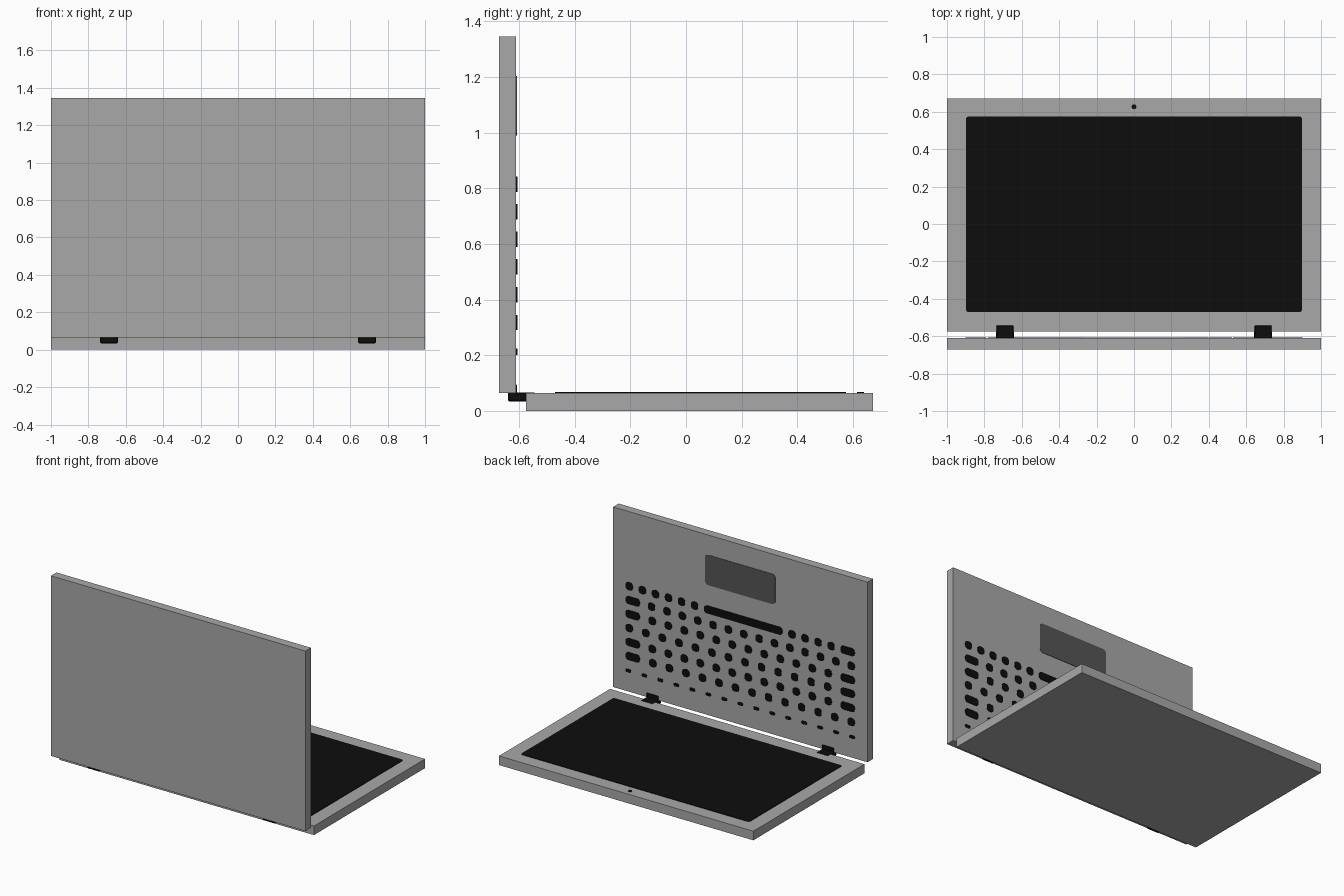
import bpy, bmesh, math

if "Cube" in bpy.data.objects:
    bpy.data.objects.remove(bpy.data.objects["Cube"])


def material(name, value):
    m = bpy.data.materials.new(name)
    m.diffuse_color = (value, value, value, 1)
    m.use_nodes = True
    m.node_tree.nodes["Principled BSDF"].inputs["Base Color"].default_value = m.diffuse_color
    return m


GREY = material("case grey", 0.397)
DARK = material("touchpad grey", 0.092)
BLACK = material("black", 0.004)
KEY_FACE = -0.61   # y of the face that carries the keys
LID_FACE = 0.065   # z of the face that carries the screen


def finish(name, bm, mat):
    bmesh.ops.recalc_face_normals(bm, faces=bm.faces)
    me = bpy.data.meshes.new(name)
    bm.to_mesh(me)
    bm.free()
    me.materials.append(mat)
    ob = bpy.data.objects.new(name, me)
    bpy.context.collection.objects.link(ob)
    return ob


def add_box(bm, lo, hi):
    verts = bmesh.ops.create_cube(bm, size=1)["verts"]
    for v in verts:
        for i in range(3):
            v.co[i] = lo[i] if v.co[i] < 0 else hi[i]


def add_plate(bm, cx, cv, w, h, r, upright, thick=0.004, steps=4):
    """Rounded plate on the upright key face or on the flat lid face."""
    outline = []
    for k, (sx, sv) in enumerate([(1, 1), (-1, 1), (-1, -1), (1, -1)]):
        for i in range(steps + 1):
            a = math.pi / 2 * (k + i / steps)
            outline.append((cx + sx * (w / 2 - r) + r * math.cos(a),
                            cv + sv * (h / 2 - r) + r * math.sin(a)))
    rings = []
    for d in (-0.002, thick):
        rings.append([bm.verts.new((x, KEY_FACE + d, v) if upright
                                   else (x, v, LID_FACE + d)) for x, v in outline])
    n = len(outline)
    bm.faces.new(rings[0])
    bm.faces.new(rings[1])
    for i in range(n):
        j = (i + 1) % n
        bm.faces.new((rings[0][i], rings[0][j], rings[1][j], rings[1][i]))


# Upright keyboard case and flat screen lid
for name, lo, hi in [("keyboard_case", (-1, -0.672, 0.065), (1, KEY_FACE, 1.345)),
                     ("screen_lid", (-1, -0.575, 0), (1, 0.672, LID_FACE))]:
    bm = bmesh.new()
    add_box(bm, lo, hi)
    finish(name, bm, GREY)

# Screen, webcam and touchpad
bm = bmesh.new()
add_plate(bm, 0, 0.052, 1.796, 1.044, 0.012, False)
finish("screen", bm, BLACK)
bm = bmesh.new()
add_plate(bm, 0, 0.627, 0.026, 0.026, 0.0128, False)
finish("webcam", bm, BLACK)
bm = bmesh.new()
add_plate(bm, 0, 1.097, 0.552, 0.214, 0.025, True, 0.003)
finish("touchpad", bm, DARK)

# Keys: each row spreads its key widths evenly between x = 0.9 and x = -0.9
S, W = 0.055, 0.11
rows = [
    (0.815, [S] * 6 + [0.614] + [S] * 4 + [W]),
    (0.716, [W] + [S] * 14),
    (0.617, [W] + [S] * 12 + [W]),
    (0.518, [S] * 13 + [W]),
    (0.418, [W] + [S] * 12 + [W]),
    (0.318, [W] + [S] * 13),
    (0.213, [0.042] * 15),
]
bm = bmesh.new()
for z, widths in rows:
    gap = (1.8 - sum(widths)) / (len(widths) - 1)
    h = S if z > 0.25 else 0.022
    x = 0.9
    for w in widths:
        add_plate(bm, x - w / 2, z, w, h, h * 0.38, True)
        x -= w + gap
finish("keys", bm, BLACK)

# Hinges: a block under the case, with a leaf lying against each half
for side, name in [(-1, "hinge_left"), (1, "hinge_right")]:
    bm = bmesh.new()
    x0, x1 = side * 0.69 - 0.048, side * 0.69 + 0.048
    add_box(bm, (x0, -0.64, 0.034), (x1, -0.54, 0.067))
    add_box(bm, (x0, -0.64, 0.034), (x1, -0.607, 0.098))
    ob = finish(name, bm, BLACK)
    bev = ob.modifiers.new("soft_edges", "BEVEL")
    bev.width = 0.005
